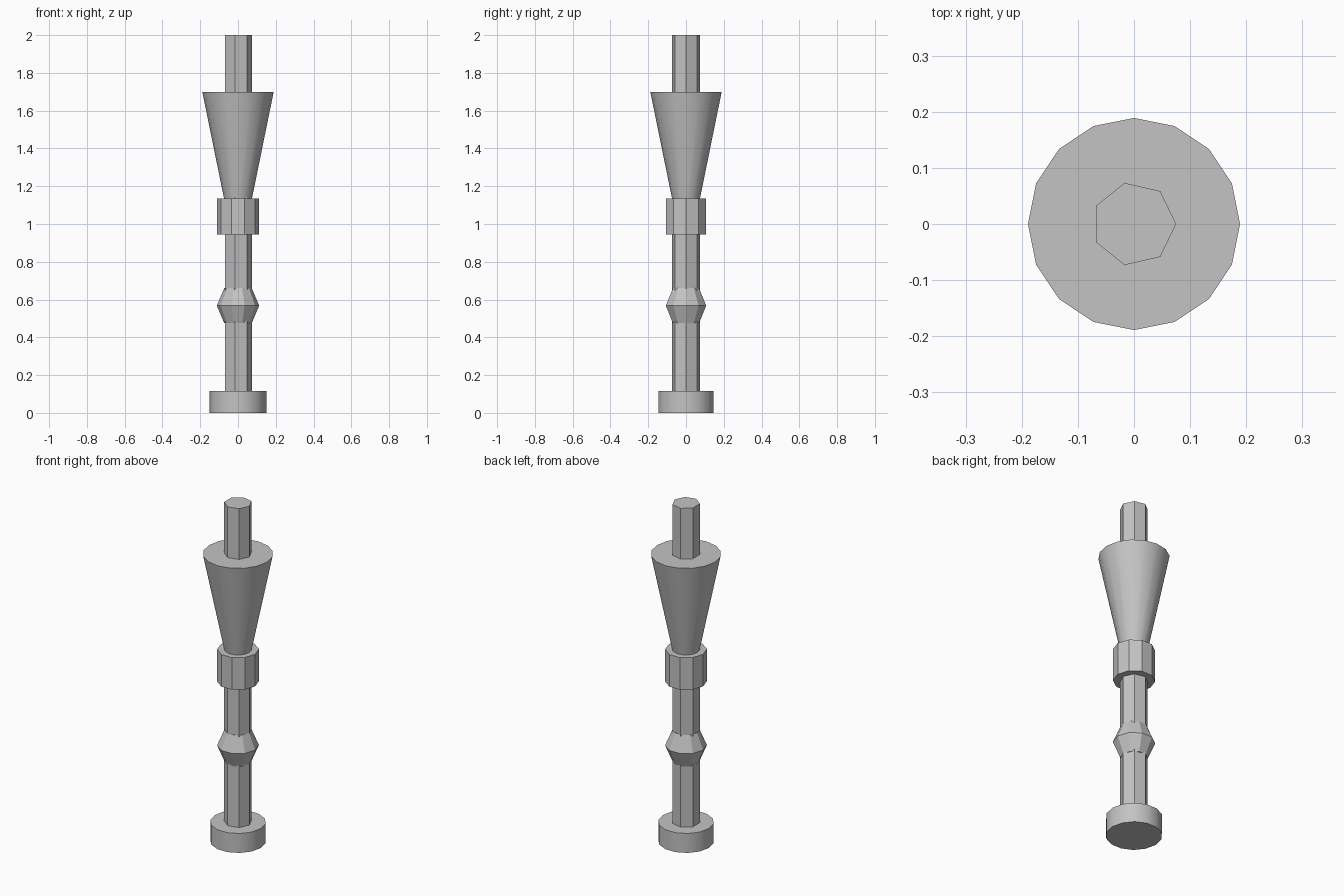
import bpy, math

default_cube = bpy.data.objects.get("Cube")
if default_cube:
    bpy.data.objects.remove(default_cube, do_unlink=True)

# Single grey material
grey = bpy.data.materials.new("plain grey")
grey.use_nodes = True
colour = (0.55, 0.55, 0.55, 1)
grey.diffuse_color = colour
grey.node_tree.nodes["Principled BSDF"].inputs["Base Color"].default_value = colour


def turned_part(name, sides, rings, smooth=False):
    """Closed solid from (radius, height) rings, first corner on +x."""
    verts, faces = [], []
    for radius, z in rings:
        for i in range(sides):
            a = math.tau * i / sides
            verts.append((radius * math.cos(a), radius * math.sin(a), z))
    for r in range(len(rings) - 1):
        for i in range(sides):
            j = (i + 1) % sides
            low, high = r * sides, (r + 1) * sides
            faces.append((low + i, low + j, high + j, high + i))
    faces.append(tuple(reversed(range(sides))))
    faces.append(tuple(range(len(verts) - sides, len(verts))))
    mesh = bpy.data.meshes.new(name)
    mesh.from_pydata(verts, [], faces)
    mesh.materials.append(grey)
    obj = bpy.data.objects.new(name, mesh)
    bpy.context.collection.objects.link(obj)
    if smooth:
        bpy.ops.object.select_all(action="DESELECT")
        obj.select_set(True)
        bpy.context.view_layer.objects.active = obj
        bpy.ops.object.shade_smooth_by_angle(angle=math.radians(30))
    return obj


# Central rod running the full height
turned_part("shaft", 7, [(0.075, 0), (0.075, 2)])
# Round foot
turned_part("base", 14, [(0.15, 0), (0.15, 0.115)], smooth=True)
# Double-cone knob
turned_part("knob", 10, [(0.073, 0.475), (0.112, 0.568), (0.073, 0.66)])
# Straight collar
turned_part("collar", 10, [(0.112, 0.945), (0.112, 1.135)])
# Flared cone
turned_part("flared_cone", 16, [(0.074, 1.135), (0.189, 1.70)], smooth=True)
